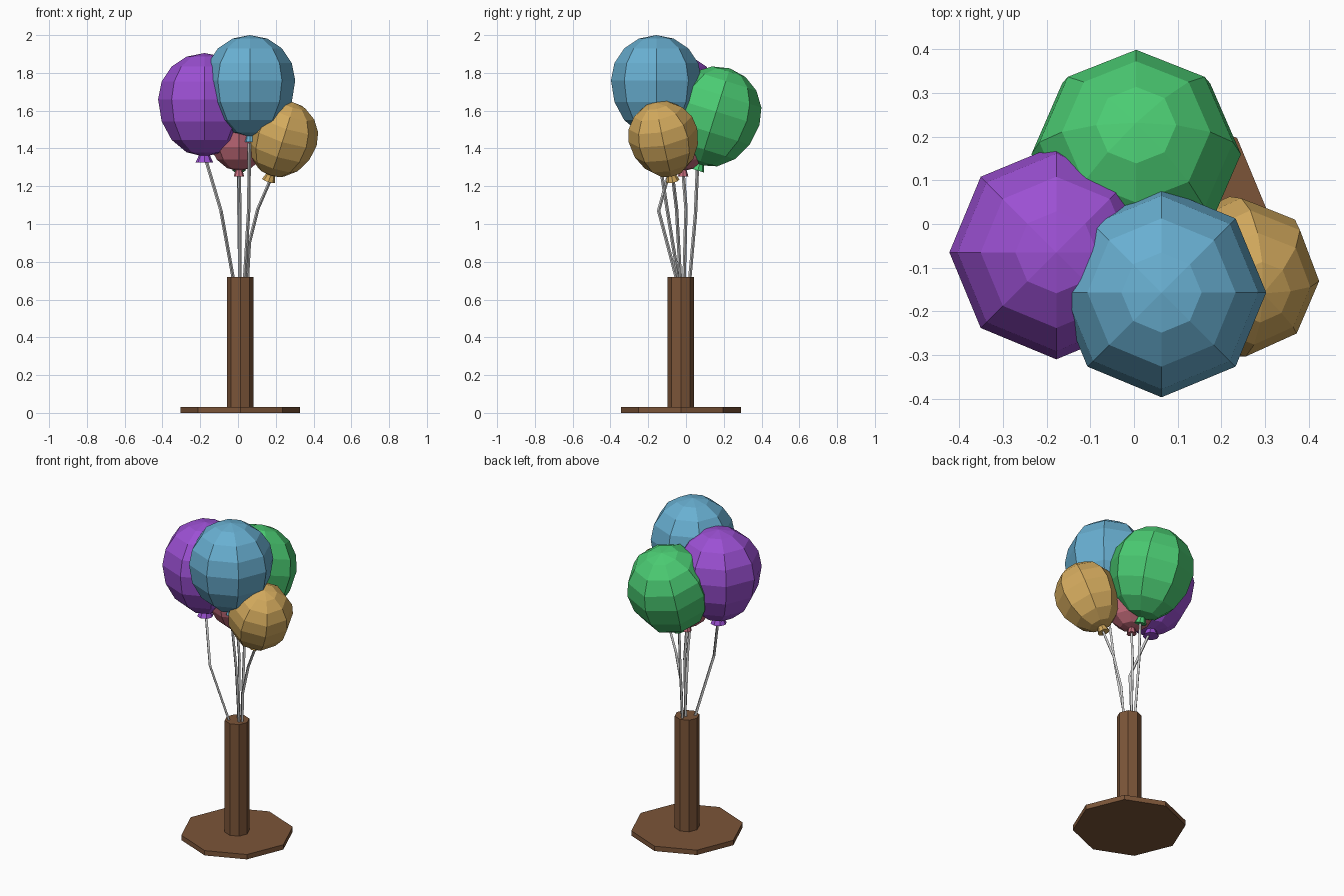
import bpy, bmesh
from mathutils import Vector, Matrix

if "Cube" in bpy.data.objects:
    bpy.data.objects.remove(bpy.data.objects["Cube"])


def material(name, rgb):
    m = bpy.data.materials.new(name)
    m.diffuse_color = (*rgb, 1)
    m.use_nodes = True
    m.node_tree.nodes["Principled BSDF"].inputs["Base Color"].default_value = m.diffuse_color
    return m


def finish(bm, name, mat=None):
    mesh = bpy.data.meshes.new(name)
    bm.to_mesh(mesh)
    bm.free()
    if mat:
        mesh.materials.append(mat)
    obj = bpy.data.objects.new(name, mesh)
    bpy.context.collection.objects.link(obj)
    return obj


def octagon_prism(name, radius, z0, z1, mat):
    bm = bmesh.new()
    bmesh.ops.create_cone(bm, cap_ends=True, segments=8, radius1=radius, radius2=radius,
                          depth=z1 - z0,
                          matrix=Matrix.Translation((0.012, -0.027, (z0 + z1) / 2)))
    return finish(bm, name, mat)


def balloon(name, centre, r, axis, knot, rgb):
    bm = bmesh.new()
    # body: low-poly sphere, lower half stretched
    bmesh.ops.create_uvsphere(bm, u_segments=8, v_segments=8, radius=r)
    for v in bm.verts:
        if v.co.z < 0:
            v.co.z *= 1.24
    # flared knot
    bmesh.ops.create_cone(bm, cap_ends=True, segments=8, radius1=knot, radius2=knot * 0.65,
                          depth=0.035, matrix=Matrix.Translation((0, 0, -1.24 * r - 0.012)))
    rot = Vector((0, 0, 1)).rotation_difference(Vector(axis)).to_matrix().to_4x4()
    bm.transform(Matrix.Translation(centre) @ rot)
    return finish(bm, name, material(name + "_colour", rgb))


def string(name, points, r=0.009):
    # thin four-sided tube along a bent path
    bm = bmesh.new()
    rings = []
    for p in points:
        rings.append([bm.verts.new(Vector(p) + Vector((dx * r, dy * r, 0)))
                      for dx, dy in ((1, 0), (0, 1), (-1, 0), (0, -1))])
    for a, b in zip(rings, rings[1:]):
        for i in range(4):
            j = (i + 1) % 4
            bm.faces.new((a[i], a[j], b[j], b[i]))
    bm.faces.new(rings[0][::-1])
    bm.faces.new(rings[-1])
    return finish(bm, name)


# wooden stand
wood = material("wood", (0.2, 0.09, 0.04))
octagon_prism("base_plate", 0.317, 0, 0.03, wood)
octagon_prism("post", 0.07, 0.03, 0.72, wood)

# balloons: name, centre, radius, axis, knot radius, colour
balloons = [
    ("purple_balloon", (-0.178, -0.065, 1.66), 0.245, (0, 0, 1), 0.046, (0.33, 0.08, 0.65)),
    ("blue_balloon", (0.063, -0.157, 1.76), 0.24, (0, 0, 1), 0.028, (0.14, 0.43, 0.64)),
    ("green_balloon", (0.005, 0.16, 1.595), 0.24, (0, 0.3, 0.954), 0.035, (0.07, 0.6, 0.17)),
    ("gold_balloon", (0.24, -0.122, 1.47), 0.185, (0.3, -0.2, 0.93), 0.036, (0.65, 0.4, 0.11)),
    ("pink_balloon", (0.005, -0.015, 1.485), 0.165, (0, 0, 1), 0.028, (0.56, 0.15, 0.2)),
]
for spec in balloons:
    balloon(*spec)

# strings, from the post up to each knot
strings = {
    "purple_string": [(-0.025, -0.05, 0.71), (-0.09, -0.145, 1.07), (-0.176, -0.065, 1.36)],
    "blue_string": [(0.035, -0.04, 0.71), (0.057, -0.10, 1.08), (0.06, -0.155, 1.43)],
    "green_string": [(0.01, 0.02, 0.71), (0.005, 0.05, 1.05), (0.005, 0.06, 1.29)],
    "gold_string": [(0.05, -0.03, 0.71), (0.06, -0.04, 0.9), (0.105, -0.05, 1.08), (0.17, -0.068, 1.23)],
    "pink_string": [(0.01, -0.01, 0.71), (0.01, 0.0, 1.08), (0.006, -0.015, 1.27)],
}
for name, pts in strings.items():
    string(name, pts)
